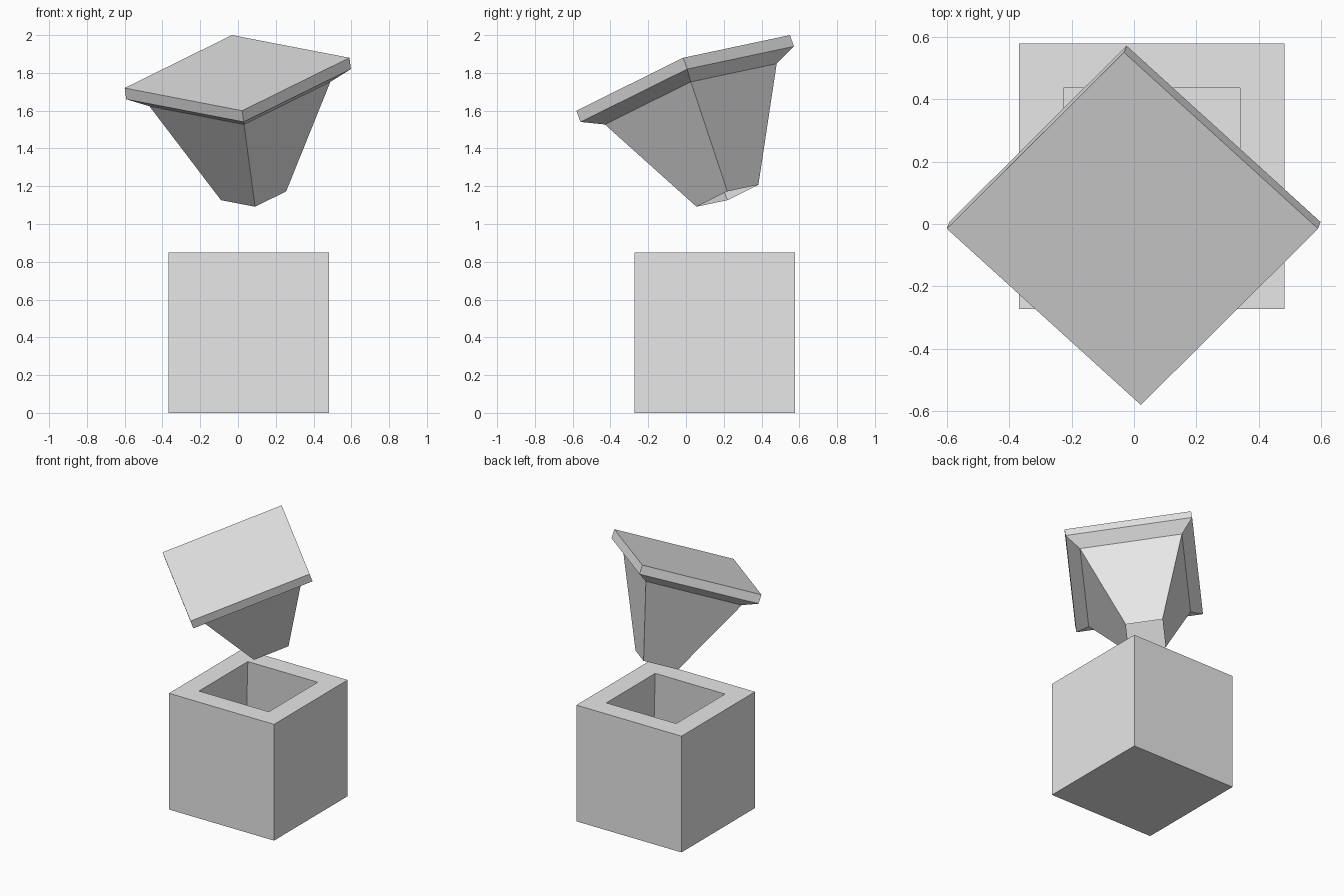
import bpy
from mathutils import Vector

old = bpy.data.objects.get("Cube")
if old:
    bpy.data.objects.remove(old, do_unlink=True)

grey = bpy.data.materials.new("plain grey")
grey.use_nodes = True
colour = (0.8, 0.8, 0.8, 1)
grey.diffuse_color = colour
grey.node_tree.nodes["Principled BSDF"].inputs["Base Color"].default_value = colour


def square_loft(name, centre, u, v, n, rings, close_end):
    """Skin square rings (scale, height along n); corners lie on +-u and +-v."""
    verts = [centre + d * s + n * h for s, h in rings for d in (u, v, -u, -v)]
    faces = [(3, 2, 1, 0)]
    for r in range(len(rings) - 1):
        a, b = 4 * r, 4 * r + 4
        for i in range(4):
            j = (i + 1) % 4
            faces.append((a + i, a + j, b + j, b + i))
    if close_end:
        faces.append(tuple(range(len(verts) - 4, len(verts))))
    mesh = bpy.data.meshes.new(name)
    mesh.from_pydata([tuple(p) for p in verts], [], faces)
    mesh.materials.append(grey)
    obj = bpy.data.objects.new(name, mesh)
    bpy.context.collection.objects.link(obj)
    return obj


# Box: outer walls, flat rim, and a cavity going down to a floor
square_loft("box", Vector((0.057, 0.153, 0)),
            Vector((0.425, 0.425, 0)), Vector((-0.425, 0.425, 0)), Vector((0, 0, 1)),
            [(1, 0), (1, 0.85), (0.665, 0.85), (0.8, 0.15)], True)

# Tilted lid: square plate, bevelled underside, hollow tapering stem open at its tip
u = Vector((0.595, 0, 0.08))
v = Vector((-0.027, 0.565, 0.2))
down = v.cross(u).normalized()
square_loft("lid", Vector((-0.005, -0.015, 1.8)), u, -v, down,
            [(1, 0), (1, 0.064), (0.805, 0.12), (0.29, 0.697)], False)
